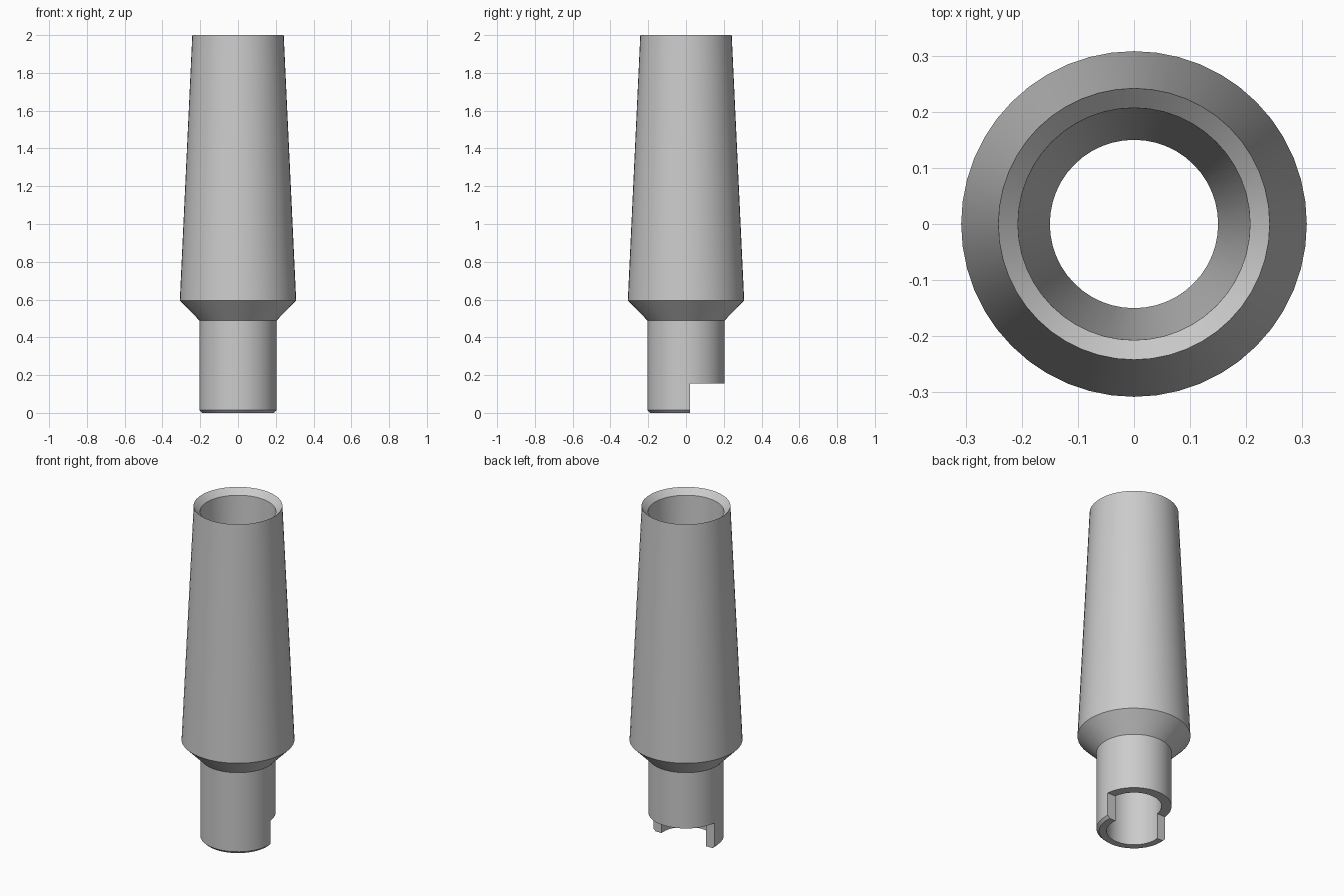
import bpy
import bmesh
import math

cube = bpy.data.objects.get("Cube")
if cube:
    bpy.data.objects.remove(cube, do_unlink=True)

grey = bpy.data.materials.new("plain grey")
grey.use_nodes = True
grey.diffuse_color = (0.6, 0.6, 0.6, 1)
grey.node_tree.nodes["Principled BSDF"].inputs["Base Color"].default_value = (0.6, 0.6, 0.6, 1)


def lathe(name, profile, sides):
    """Turn a closed (radius, height) profile around z into a ring solid."""
    bm = bmesh.new()
    rings = []
    for i in range(sides):
        a = math.tau * i / sides
        rings.append([bm.verts.new((r * math.cos(a), r * math.sin(a), z)) for r, z in profile])
    for i, ring in enumerate(rings):
        after = rings[(i + 1) % sides]
        for j in range(len(profile)):
            k = (j + 1) % len(profile)
            bm.faces.new((ring[j], after[j], after[k], ring[k]))
    bmesh.ops.recalc_face_normals(bm, faces=bm.faces)
    mesh = bpy.data.meshes.new(name)
    bm.to_mesh(mesh)
    bm.free()
    mesh.materials.append(grey)
    obj = bpy.data.objects.new(name, mesh)
    bpy.context.collection.objects.link(obj)
    return obj


# Hollow tapered sleeve: outside from the foot up, then the bore back down
sleeve = lathe("tapered_sleeve", [
    (0.19, 0), (0.205, 0.015), (0.205, 0.49), (0.308, 0.595), (0.242, 2),
    (0.207, 1.966), (0.15, 0.5), (0.15, 0),
], 48)

# Notch through the rear half of the foot
bpy.ops.mesh.primitive_cube_add(size=1, location=(0, 0.52, -0.345))
cutter = bpy.context.object
cutter.name = "notch_cutter"
cutter.hide_render = True
cutter.data.materials.append(grey)

bpy.ops.object.select_all(action="DESELECT")
sleeve.select_set(True)
bpy.context.view_layer.objects.active = sleeve
notch = sleeve.modifiers.new("notch", "BOOLEAN")
notch.operation = "DIFFERENCE"
notch.solver = "EXACT"
notch.object = cutter
bpy.ops.object.modifier_apply(modifier=notch.name)
bpy.data.objects.remove(cutter, do_unlink=True)

# Smooth walls with crisp rims
bpy.ops.object.shade_smooth_by_angle(angle=math.radians(30))
